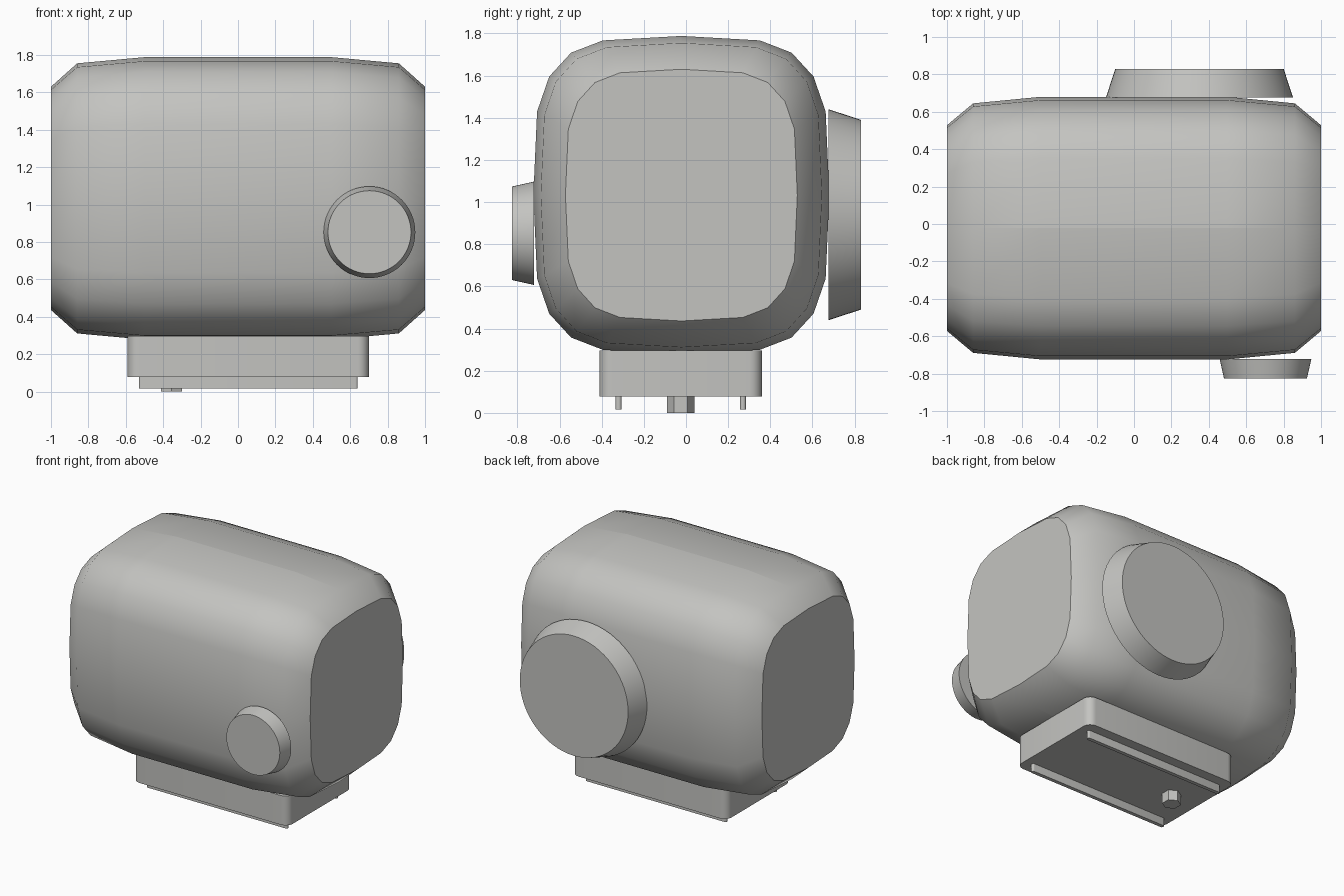
import bpy, bmesh, math

if "Cube" in bpy.data.objects:
    bpy.data.objects.remove(bpy.data.objects["Cube"])

grey = bpy.data.materials.new("warm grey")
grey.diffuse_color = (0.55, 0.55, 0.53, 1)
grey.use_nodes = True
grey.node_tree.nodes["Principled BSDF"].inputs["Base Color"].default_value = grey.diffuse_color


def finish(name, bm, angle):
    bmesh.ops.recalc_face_normals(bm, faces=bm.faces[:])
    mesh = bpy.data.meshes.new(name)
    bm.to_mesh(mesh)
    bm.free()
    mesh.materials.append(grey)
    ob = bpy.data.objects.new(name, mesh)
    bpy.context.collection.objects.link(ob)
    bpy.ops.object.select_all(action='DESELECT')
    bpy.context.view_layer.objects.active = ob
    ob.select_set(True)
    bpy.ops.object.shade_smooth_by_angle(angle=math.radians(angle))
    return ob


def loft(rings):
    """Closed skin through equal-length rings, capped at both ends."""
    bm = bmesh.new()
    rows = [[bm.verts.new(p) for p in ring] for ring in rings]
    n = len(rows[0])
    for a, b in zip(rows, rows[1:]):
        for i in range(n):
            j = (i + 1) % n
            bm.faces.new((a[i], a[j], b[j], b[i]))
    bm.faces.new(rows[0])
    bm.faces.new(rows[-1])
    return bm


def prism(name, outline, z0, z1):
    return finish(name, loft([[(x, y, z) for x, y in outline] for z in (z0, z1)]), 35)


def rounded_rect(x0, x1, y0, y1, r, steps=6):
    pts = []
    corners = ((x1 - r, y1 - r), (x0 + r, y1 - r), (x0 + r, y0 + r), (x1 - r, y0 + r))
    for k, (cx, cy) in enumerate(corners):
        for s in range(steps + 1):
            a = math.pi / 2 * (k + s / steps)
            pts.append((cx + r * math.cos(a), cy + r * math.sin(a)))
    return pts


def disc(name, x, z, y0, r0, y1, r1, n=64):
    def ring(y, r):
        return [(x + r * math.cos(2 * math.pi * i / n), y,
                 z + r * math.sin(2 * math.pi * i / n)) for i in range(n)]
    return finish(name, loft([ring(y0, r0), ring(y1, r1)]), 35)


# Barrel body: squarish section tapering towards both ends
CY, CZ = -0.022, 1.033
quarter = [(0, 1), (0.53, 0.972), (0.745, 0.895), (0.893, 0.745), (0.975, 0.525), (1, 0)]
half = quarter + [(y, -z) for y, z in quarter[-2::-1]]
section = half + [(-y, z) for y, z in half[-2:0:-1]]
stations = [(-1, 0.55, 0.597), (-0.86, 0.667, 0.722), (-0.5, 0.702, 0.755),
            (0.5, 0.702, 0.755), (0.86, 0.667, 0.722), (1, 0.55, 0.597)]
bm = loft([[(x, CY + y * hy, CZ + z * hz) for y, z in section] for x, hy, hz in stations])
# Seam along the top and bottom centre lines
seam = [e for e in bm.edges
        if all(abs(v.co.y - CY) < 1e-4 and abs(v.co.x) < 0.9 for v in e.verts)]
bmesh.ops.split_edges(bm, edges=seam)
finish("body", bm, 44)

# Round covers on the back and front
disc("back_cover", 0.35, 0.94, 0.677, 0.5, 0.83, 0.45)
disc("front_knob", 0.703, 0.852, -0.722, 0.245, -0.825, 0.222)

# Mounting base with two rails and a hexagonal stud underneath
prism("base", rounded_rect(-0.59, 0.70, -0.41, 0.36, 0.06), 0.077, 0.297)
for side in (-1, 1):
    y = -0.025 + side * 0.295
    prism("rail", rounded_rect(-0.53, 0.64, y - 0.014, y + 0.014, 0.013, 4), 0.017, 0.077)
hexagon = [(-0.355 + 0.065 * math.sin(math.pi * i / 3),
            -0.025 + 0.065 * math.cos(math.pi * i / 3)) for i in range(6)]
prism("stud", hexagon, 0, 0.077)
